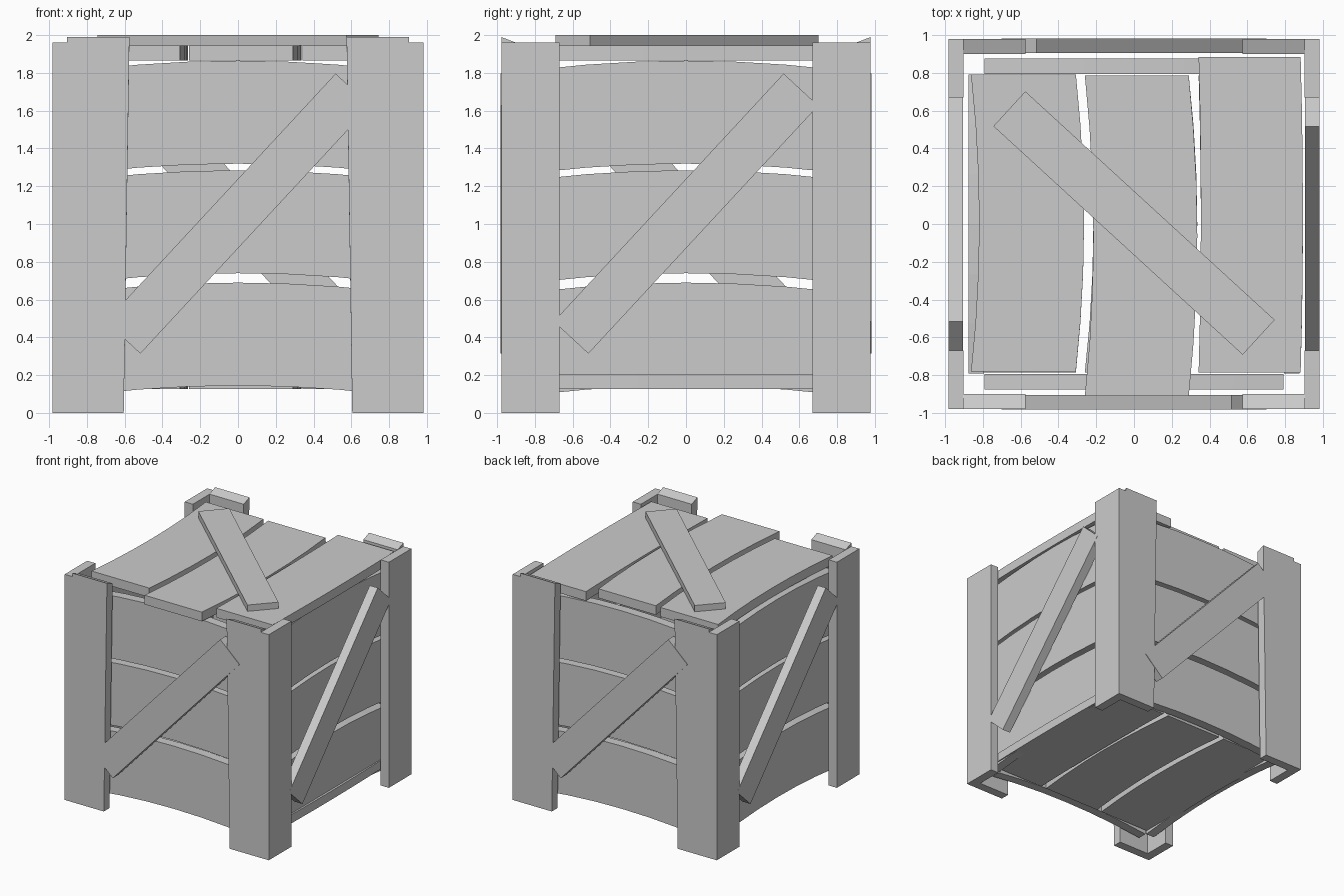
import bpy, bmesh
from math import pi, atan2
from mathutils import Matrix, Vector

if "Cube" in bpy.data.objects:
    bpy.data.objects.remove(bpy.data.objects["Cube"])


def board(name, length, width, thick, matrix, bow=0.0, segs=1):
    """Board along local X, width along Y, thickness along Z, bowed sideways in +Y."""
    bm = bmesh.new()
    rings = []
    for i in range(segs + 1):
        s = 2 * i / segs - 1
        off = bow * (1 - s * s)
        rings.append([bm.verts.new((s * length / 2, off + a * width / 2, b * thick / 2))
                      for a, b in ((-1, -1), (1, -1), (1, 1), (-1, 1))])
    for r0, r1 in zip(rings, rings[1:]):
        for k in range(4):
            bm.faces.new((r0[k], r0[(k + 1) % 4], r1[(k + 1) % 4], r1[k]))
    bm.faces.new(rings[0][::-1])
    bm.faces.new(rings[-1])
    return finish(name, bm, matrix)


def finish(name, bm, matrix=Matrix()):
    bm.transform(matrix)
    bmesh.ops.recalc_face_normals(bm, faces=bm.faces)
    mesh = bpy.data.meshes.new(name)
    bm.to_mesh(mesh)
    bm.free()
    ob = bpy.data.objects.new(name, mesh)
    bpy.context.collection.objects.link(ob)
    return ob


def post(name, sx, sy, x0, x1, y0, y1, z_in, z_out, lean):
    """Upright corner board; its inner top edge leans and its top slopes."""
    bm = bmesh.new()
    for x in (x0, x1):
        for y in (y0, y1):
            bm.verts.new((sx * x, sy * y, 0))
            xt = x - lean if x == x0 else x
            bm.verts.new((sx * xt, sy * y, z_out if y == y1 else z_in))
    bmesh.ops.convex_hull(bm, input=bm.verts)
    finish(name, bm)


stand = Matrix.Rotation(pi / 2, 4, 'X')      # local Y -> world Z
sides = (("front", 0), ("right", 1), ("back", 2), ("left", 3))

# Four walls: three arched planks and one diagonal brace each
for side, n in sides:
    turn = Matrix.Rotation(n * pi / 2, 4, 'Z')
    for i, z in enumerate((0.37, 0.965, 1.545)):
        board(f"{side}_plank_{i + 1}", 1.58, 0.545, 0.08,
              turn @ Matrix.Translation((0, -0.835, z)) @ stand, 0.047, 6)
    brace = Matrix.Rotation(atan2(1.31, 1.215), 4, 'Z')
    board(f"{side}_brace", 1.79, 0.25, 0.078,
          turn @ Matrix.Translation((0, -0.943, 1.055)) @ stand @ brace)

# Corner posts: two upright boards per corner
for sx, h in ((-1, "left"), (1, "right")):
    for sy, d in ((-1, "front"), (1, "back")):
        post(f"{d}_{h}_post_face", sx, sy, 0.605, 0.905, 0.90, 0.978, 1.96, 1.99, 0.03)
        post(f"{d}_{h}_post_side", sx, sy, 0.903, 0.981, 0.67, 0.978, 1.96, 1.96, 0.0)

# Lid and floor: three lengthwise planks, bowed toward +x
lengthwise = Matrix.Rotation(-pi / 2, 4, 'Z')   # local Y -> world +X
lid = ((-0.585, 0.555, -0.78, 0.79, 0.043),
       (0.015, 0.55, -0.91, 0.785, 0.045),
       (0.612, 0.54, -0.785, 0.885, 0.012))
for i, (x, w, ya, yb, bow) in enumerate(lid):
    board(f"lid_plank_{i + 1}", yb - ya, w, 0.08,
          Matrix.Translation((x, (ya + yb) / 2, 1.905)) @ lengthwise, bow, 6)
    board(f"floor_plank_{i + 1}", 1.57, w, 0.075,
          Matrix.Translation((x, 0, 0.165)) @ lengthwise, bow, 6)

# Diagonal brace on the lid
board("lid_brace", 1.79, 0.25, 0.056,
      Matrix.Translation((0, 0.005, 1.972)) @ Matrix.Rotation(atan2(-1.21, 1.32), 4, 'Z'))
